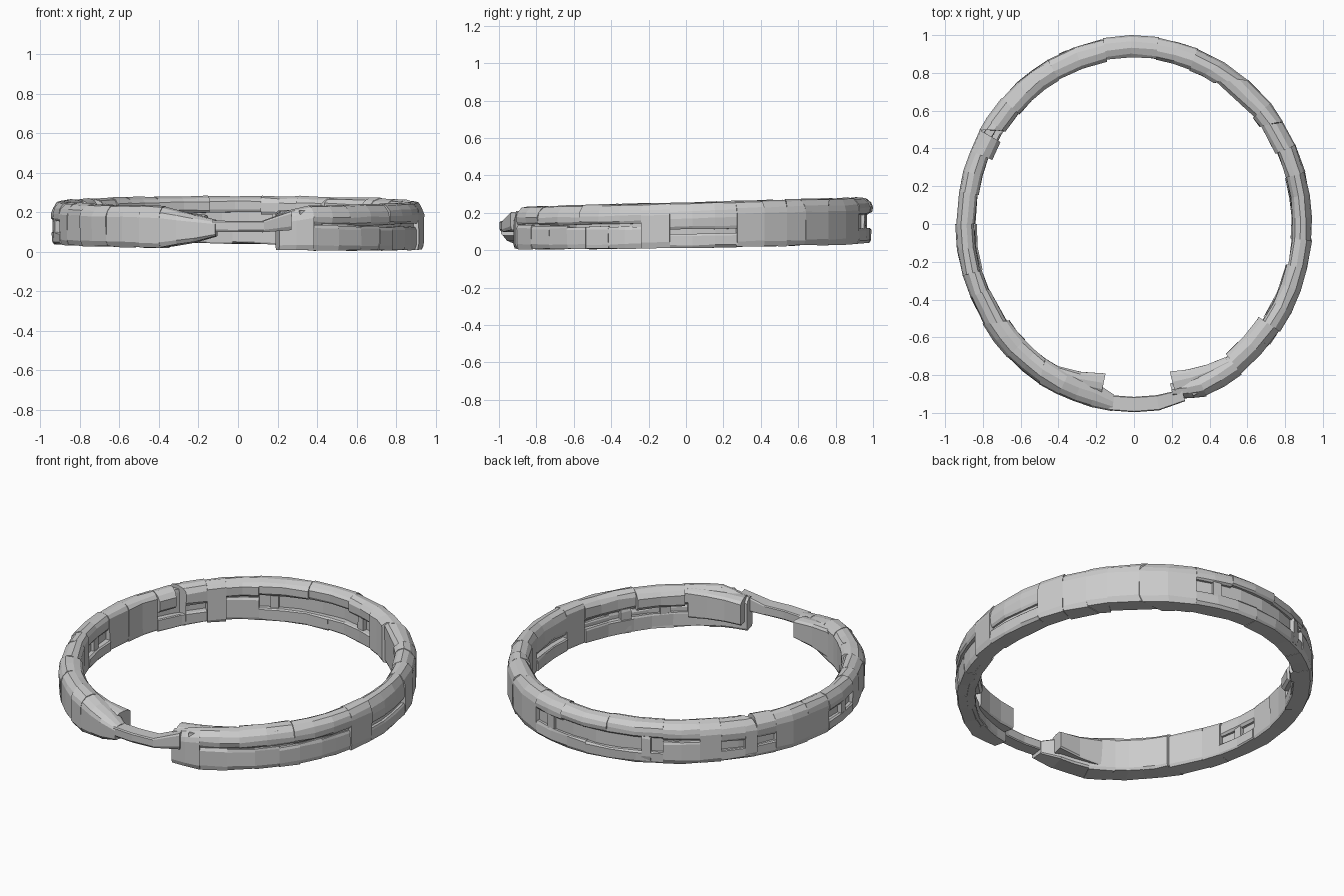
import bpy, bmesh, random
from math import sin, cos, radians, ceil

if "Cube" in bpy.data.objects:
    bpy.data.objects.remove(bpy.data.objects["Cube"])

random.seed(4)
A, B = 0.949, 1.001          # outer half-widths of the ring


def bottom(t):
    return 0.026 + 0.014 * sin(t) - 0.013 * cos(t)


def top(t):
    return 0.256 + 0.026 * sin(t)


# cross-sections: (0 = inner face .. 1 = outer face, 0 = bottom .. 1 = top)
FULL = [(0.06, 0), (0, .06), (0, .86), (.14, .95), (.42, 1), (.72, .97), (.93, .85), (1, .72), (1, .12), (.9, 0)]
BEAM = [(0.1, 0), (0, .15), (0, .65), (.14, .88), (.42, 1), (.72, .94), (.93, .68), (1, .4), (.98, .12), (.9, 0)]
STONE = [(0.05, 0), (0, .1), (0, .9), (.06, 1), (.94, 1), (1, .88), (1, .2), (.9, 0)]


def pair(v):
    return v if isinstance(v, tuple) else (v, v)


def block(name, a0, a1, v0=0, v1=1, d0=0.115, d1=0, prof=FULL, skew=(0, 0), jit=0.009):
    """Curved stone from angle a0 to a1; d0/d1 = depth of inner/outer face; pairs taper along the length."""
    n = max(1, ceil((a1 - a0) / 10))
    v0, v1, d0, d1 = map(pair, (v0, v1, d0, d1))
    off = random.uniform(0, jit)
    bm = bmesh.new()
    rings = []
    for i in range(n + 1):
        f = i / n
        mix = lambda p: p[0] + (p[1] - p[0]) * f
        ring = []
        for r, v in prof:
            t = radians(a0 + (a1 - a0) * f + mix(skew) * (1 - r))
            lo, hi = bottom(t), top(t)
            h = hi - lo
            z0, z1 = lo + h * mix(v0), lo + h * mix(v1)
            d = mix(d0) + (mix(d1) - mix(d0)) * r + off + random.uniform(-.2, .5) * jit
            ring.append(bm.verts.new(((A - d) * cos(t), (B - d) * sin(t),
                                      z0 + (z1 - z0) * v + random.uniform(-jit, jit) * .4)))
        rings.append(ring)
    m = len(prof)
    for p, q in zip(rings, rings[1:]):
        for j in range(m):
            bm.faces.new((p[j], p[(j + 1) % m], q[(j + 1) % m], q[j]))
    bm.faces.new(rings[0])
    bm.faces.new(rings[-1])
    bmesh.ops.recalc_face_normals(bm, faces=bm.faces)
    me = bpy.data.meshes.new(name)
    bm.to_mesh(me)
    bm.free()
    ob = bpy.data.objects.new(name, me)
    bpy.context.collection.objects.link(ob)
    return ob


# full-height solid stones: start, end, inner-face depth, slant at both ends
for i, (a, b, d, s0, s1) in enumerate([
        (-14, -5, .105, 0, 0), (16, 25, .105, 0, 0), (25, 33, .11, 0, 3), (33, 40, .12, 3, 0),
        (40, 50, .11, 0, 9), (50, 69, .12, 9, 0),
        (131, 138, .125, 0, 0), (146, 150, .115, 0, -4), (157, 170, .105, 0, 0), (170, 180, .1, 0, 0),
        (196, 203, .105, 0, 0), (203, 212, .11, 0, 4), (212, 225, .13, 4, 0),
        (225, 238, .125, 0, -3), (238, 245, .13, -3, 0)]):
    block(f"solid_stone_{i}", a, b, d0=d, skew=(s0, s1))

# top beams over the slotted stretches: start, end, underside, inner-face depth
for i, (a, b, lo, d) in enumerate([(-66, -53, .58, .12), (-53, -35, .55, .13), (-35, -14, .56, .11),
                                   (-5, 16, .4, .1), (69, 82, .62, .115), (82, 100, .66, .115),
                                   (100, 119, .64, .12), (119, 131, .6, .12), (138, 146, .5, .12),
                                   (150, 157, .5, .125), (180, 196, .55, .1)]):
    block(f"top_beam_{i}", a, b, lo, 1, d0=d, prof=BEAM)

# lower beams and bottom stones under the slots
for i, (a, b, hi) in enumerate([(-5, 16, .3), (69, 92, .32), (92, 119, .3), (119, 131, .56),
                                (138, 157, .3), (180, 196, .3)]):
    block(f"lower_beam_{i}", a, b, 0, hi, d0=.11, d1=.004, prof=STONE)
for i, (a, b, hi, d) in enumerate([(-66, -57, .55, .006), (-57, -48, .52, .01), (-48, -40, .53, .012),
                                   (-40, -33, .5, .008), (-33, -25, .5, .014), (-25, -14, .48, .008)]):
    block(f"bottom_stone_{i}", a, b, 0, hi, d0=.09, d1=d, prof=STONE)
    if i % 2:      # low inner footing
        block(f"inner_foot_{i}", a - 9, b, 0, .36, d0=.11, d1=.06, prof=STONE)
    else:          # inner post
        block(f"inner_post_{i}", a, a + 4, 0, .6, d0=.112, d1=.06, prof=STONE)

# recessed web closing the slots
for i, (a, b) in enumerate([(-70, -12), (-6, 17), (68, 132), (137, 158), (179, 197)]):
    block(f"web_{i}", a, b, .08, .9, d0=.08, d1=.03, prof=STONE, jit=.001)

# slim posts standing in the slots
for i, (a, w) in enumerate([(75, 3), (112, 3), (187, 3)]):
    block(f"slot_post_{i}", a, a + w, .05, .7, d0=.1, d1=.006, prof=STONE)

# right end of the opening: thick end block with an inner lump
block("right_end_block", -76.5, -66, 0, (.84, 1), d0=(.13, .12), d1=(.05, 0), jit=.004)
block("right_end_lump", -75.5, -54, .25, (.9, .97), d0=(.19, .125), d1=.06, jit=.004)

# left end of the opening: arm that narrows, then an inner lump
block("left_arm", 245, 256, (.02, .16), (.98, .8), d0=(.13, .13), jit=.004)
block("left_tip", 256, 263, (.16, .3), (.8, .68), d0=(.13, .085), jit=.004)
block("left_end_lump", 240, 258.5, (.1, .3), (.93, .8), d0=(.13, .19), d1=.07, jit=.004)

# thin bridge across the opening
block("bridge", 262, 278, .4, .66, d0=.085, d1=0.004, prof=STONE, jit=.001)
block("bridge_right_wedge", 278, 287, (.4, .45), (.66, .88), d0=.085, d1=(0.004, .02), prof=STONE, jit=.001)
